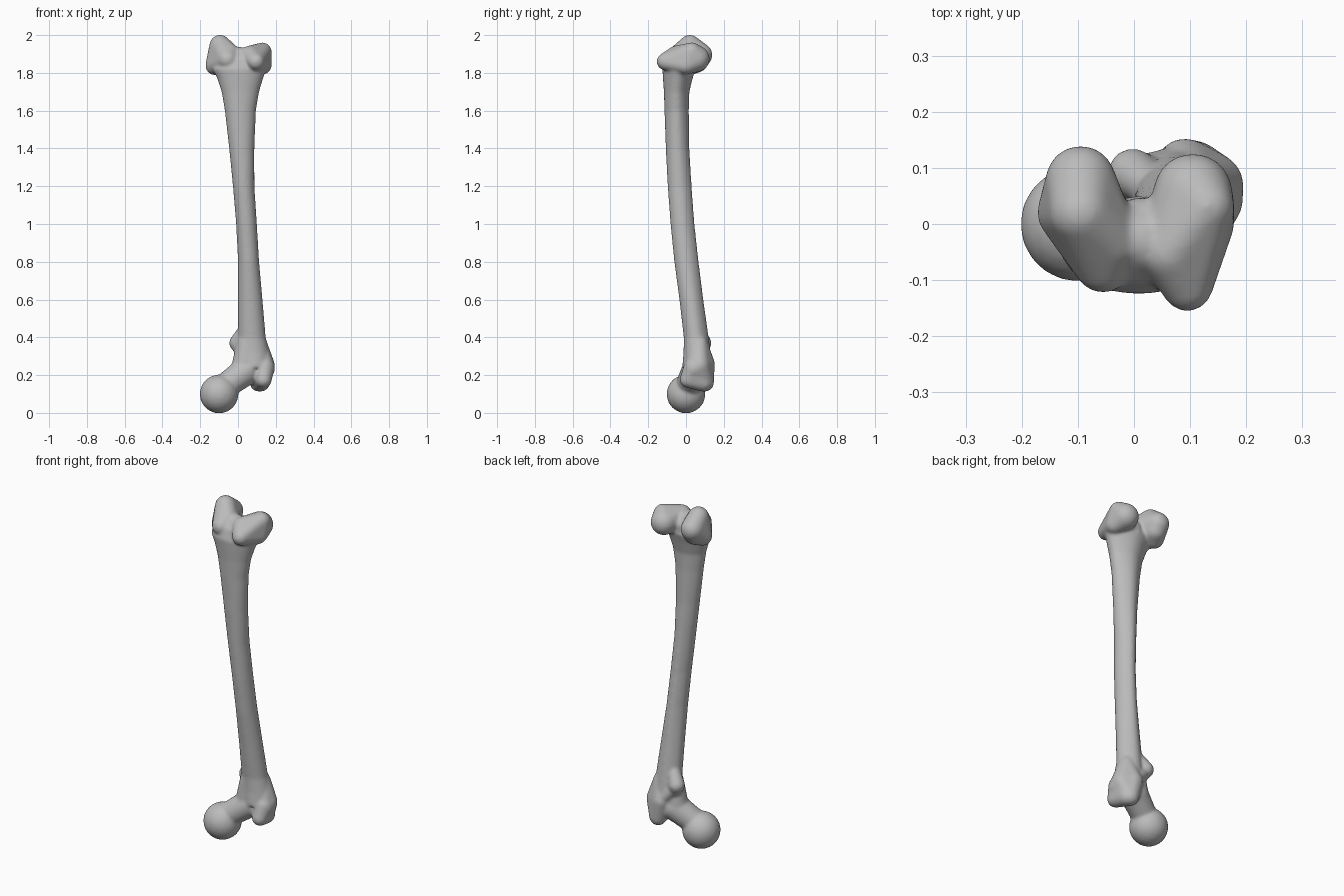
import bpy, bmesh, math
from mathutils import Vector

cube = bpy.data.objects.get("Cube")
if cube:
    bpy.data.objects.remove(cube)

ball = bmesh.new()
bmesh.ops.create_icosphere(ball, subdivisions=3, radius=1)
BALL = [v.co.copy() for v in ball.verts]
ball.free()
bone = bmesh.new()


def hull(*spheres):
    """Add the convex skin around spheres given as x, y, z, radius."""
    bm = bmesh.new()
    for x, y, z, r in spheres:
        for p in BALL:
            bm.verts.new(Vector((x, y, z)) + p * (r + 0.003))
    bmesh.ops.convex_hull(bm, input=bm.verts[:])
    bmesh.ops.delete(bm, geom=[v for v in bm.verts if not v.link_faces], context='VERTS')
    bmesh.ops.recalc_face_normals(bm, faces=bm.faces[:])
    part = bpy.data.meshes.new("part")
    bm.to_mesh(part)
    bm.free()
    bone.from_mesh(part)
    bpy.data.meshes.remove(part)


def shaft(stations, sides=32):
    """Loft rings given as z, x range, y range, with a narrower back."""
    rings = []
    for z, x0, x1, y0, y1 in stations:
        ring = []
        for i in range(sides):
            a = math.tau * i / sides
            pinch = 1 - 0.25 * max(0, math.sin(a)) ** 2
            ring.append(bone.verts.new(((x0 + x1) / 2 + (x1 - x0) / 2 * math.cos(a) * pinch,
                                        (y0 + y1) / 2 + (y1 - y0) / 2 * math.sin(a), z)))
        rings.append(ring)
    for a, b in zip(rings, rings[1:]):
        for i in range(sides):
            j = (i + 1) % sides
            bone.faces.new((a[i], a[j], b[j], b[i]))
    bone.faces.new(rings[0][::-1])
    bone.faces.new(rings[-1])


# Long bowed shaft, flaring at the knee end
shaft([
    (0.24, 0.00, 0.17, -0.02, 0.13),
    (0.32, -0.01, 0.165, -0.013, 0.13),
    (0.40, 0.00, 0.147, -0.012, 0.12),
    (0.60, 0.00, 0.13, -0.035, 0.092),
    (0.80, 0.00, 0.112, -0.062, 0.067),
    (1.00, -0.01, 0.10, -0.082, 0.045),
    (1.20, -0.027, 0.087, -0.097, 0.03),
    (1.40, -0.047, 0.087, -0.107, 0.018),
    (1.60, -0.07, 0.095, -0.114, 0.015),
    (1.70, -0.087, 0.112, -0.117, 0.018),
    (1.77, -0.11, 0.133, -0.122, 0.035),
    (1.82, -0.135, 0.15, -0.125, 0.05),
    (1.88, -0.10, 0.12, -0.105, 0.04),
])

# Ball head and neck
hull((-0.1, 0, 0.1, 0.1))
hull((-0.07, 0.01, 0.14, 0.065), (0.04, 0.05, 0.22, 0.073))
hull((0.03, 0.05, 0.23, 0.065), (0.05, 0.05, 0.37, 0.055))

# Large outer knob, with a lower tip at the back and a front lip
hull((0.14, 0.07, 0.25, 0.053), (0.11, 0.10, 0.16, 0.045), (0.09, 0.10, 0.26, 0.05),
     (0.15, 0.04, 0.23, 0.042), (0.11, 0.07, 0.37, 0.04))
hull((0.135, 0.01, 0.175, 0.04), (0.14, 0.04, 0.24, 0.05), (0.12, 0.09, 0.16, 0.045))

# Small inner knob and the crest joining the two knobs
hull((-0.002, 0.09, 0.37, 0.042), (0.04, 0.06, 0.45, 0.03), (0.05, 0.06, 0.30, 0.04))
hull((0.01, 0.09, 0.35, 0.03), (0.10, 0.11, 0.25, 0.033))

# Inner condyle
hull((-0.095, 0.077, 1.895, 0.06), (-0.095, 0.02, 1.946, 0.053), (-0.12, 0.02, 1.84, 0.05),
     (-0.055, -0.07, 1.87, 0.05), (-0.045, -0.03, 1.90, 0.052), (-0.095, 0.06, 1.86, 0.055))

# Outer condyle
hull((0.105, 0.055, 1.875, 0.068), (0.13, 0.03, 1.912, 0.046), (0.095, -0.11, 1.86, 0.043),
     (0.13, 0.0, 1.84, 0.046), (0.065, -0.05, 1.89, 0.052))

# Grooved bridge between the condyles
hull((0.0, -0.055, 1.85, 0.055), (0.01, -0.03, 1.88, 0.055), (0.01, 0.0, 1.86, 0.045))

mesh = bpy.data.meshes.new("thigh_bone")
bone.to_mesh(mesh)
bone.free()
obj = bpy.data.objects.new("thigh_bone", mesh)
bpy.context.collection.objects.link(obj)

# Fuse the parts into one softly blended skin
remesh = obj.modifiers.new("fuse", 'REMESH')
remesh.mode = 'VOXEL'
remesh.voxel_size = 0.007
remesh.use_smooth_shade = True
blend = obj.modifiers.new("blend", 'SMOOTH')
blend.factor = 0.5
blend.iterations = 12

grey = bpy.data.materials.new("bone_grey")
grey.use_nodes = True
colour = (0.5, 0.5, 0.5, 1)
grey.diffuse_color = colour
grey.node_tree.nodes["Principled BSDF"].inputs["Base Color"].default_value = colour
mesh.materials.append(grey)
for p in mesh.polygons:
    p.use_smooth = True
